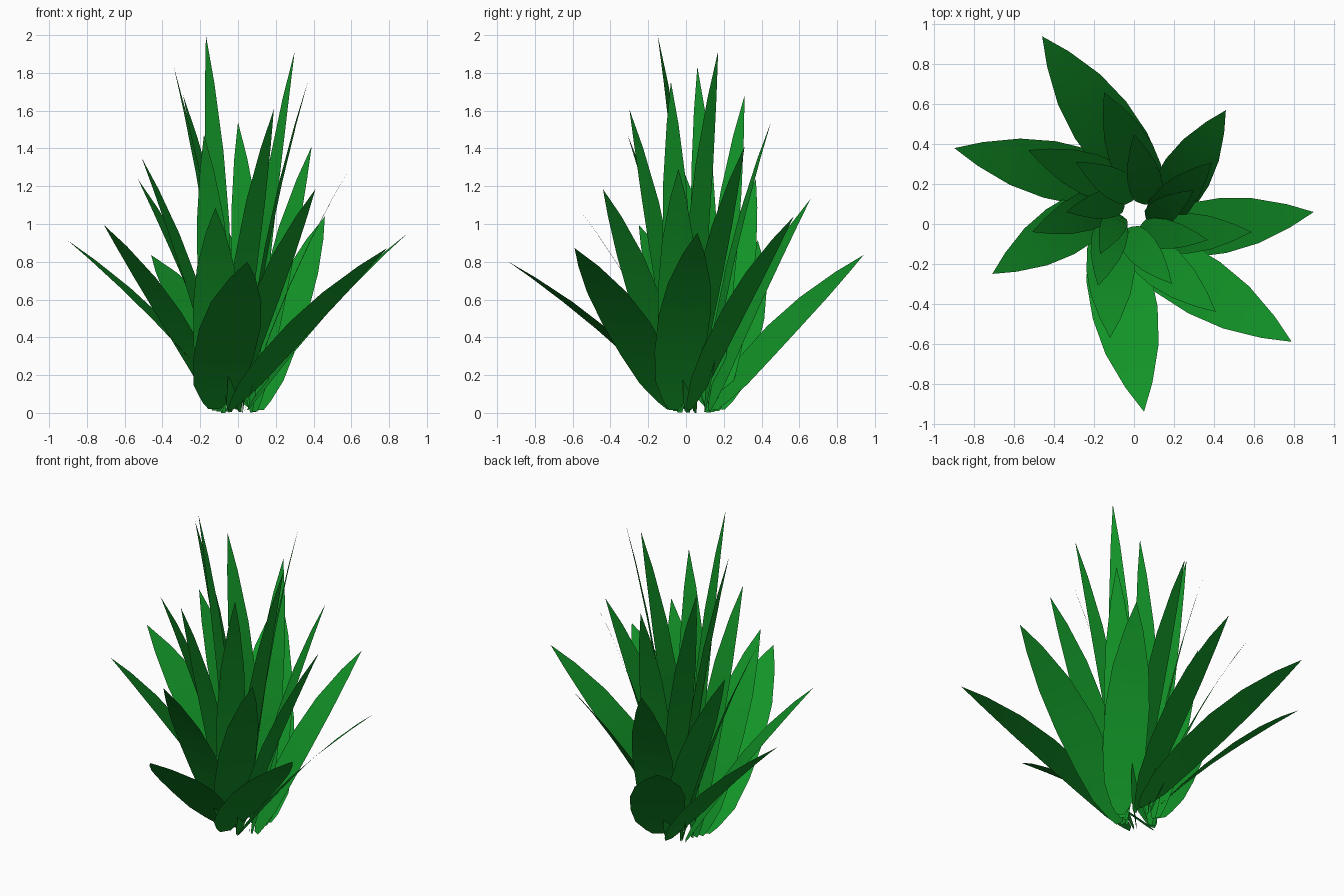
import bpy
import bmesh
from mathutils import Vector

cube = bpy.data.objects.get("Cube")
if cube:
    bpy.data.objects.remove(cube, do_unlink=True)

# Leaf colour
green = bpy.data.materials.new("leaf_green")
green.use_nodes = True
colour = (0.006, 0.29, 0.02, 1.0)
green.diffuse_color = colour
shader = next(n for n in green.node_tree.nodes if n.type == 'BSDF_PRINCIPLED')
shader.inputs["Base Color"].default_value = colour
shader.inputs["Roughness"].default_value = 0.8

# Blade outline: position along the leaf, relative half width
OUTLINE = [(0, .18), (.04, .42), (.14, .8), (.3, .98),
           (.5, 1), (.69, .82), (.87, .42), (1, 0)]

# Leaf tips seen in plan, from the lowest outer leaf to the tallest inner one
TIPS = [(.05, -.94), (-.46, .94), (.79, -.59), (-.9, .38), (.9, .06),
        (-.71, -.25), (.46, .57), (-.12, -.57), (-.15, .66), (.41, -.44),
        (-.53, .37), (.59, -.04), (-.51, -.04), (.39, .31), (-.18, -.31),
        (0, .45), (.19, -.3), (-.29, .31), (.37, -.08), (-.34, .06),
        (.3, .17), (-.17, -.15)]
CENTRE = Vector((0, .05, 0))
UP = Vector((0, 0, 1))


def make_leaf(name, root, tip, half_width, arch):
    """A single-sheet pointed blade, slightly arched outward."""
    axis = tip - root
    side = axis.cross(UP).normalized()
    normal = side.cross(axis).normalized()
    bm = bmesh.new()
    previous = None
    for t, w in OUTLINE:
        mid = root + axis * t + normal * (4 * arch * t * (1 - t))
        offsets = (-1, 0, 1) if w else (0,)
        row = [bm.verts.new(mid + side * (half_width * w * s)) for s in offsets]
        if previous:
            for k in range(2):
                a, b = previous[k], previous[k + 1]
                if len(row) == 1:
                    bm.faces.new((a, b, row[0]))
                else:
                    bm.faces.new((a, b, row[k + 1], row[k]))
        previous = row
    for face in bm.faces:
        face.smooth = True
    mesh = bpy.data.meshes.new(name)
    bm.to_mesh(mesh)
    bm.free()
    mesh.materials.append(green)
    leaf = bpy.data.objects.new(name, mesh)
    bpy.context.collection.objects.link(leaf)


# Spiral of leaves: inner ones are taller, narrower and rooted closer in
last = len(TIPS) - 1
for i, (x, y) in enumerate(TIPS):
    f = i / last
    tip = Vector((x, y, 0.8 * 2.5 ** f))
    outward = (Vector((x, y, 0)) - CENTRE).normalized()
    clockwise = outward.cross(UP)
    root = CENTRE + outward * 0.05 + clockwise * (0.13 - 0.07 * f)
    root.z = 0.02 * (1 - f)
    layer = ("outer", "middle", "inner", "inner")[i // 7]
    make_leaf(f"{layer}_leaf_{i + 1}", root, tip, 0.165 * 0.957 ** i, 0.045)
